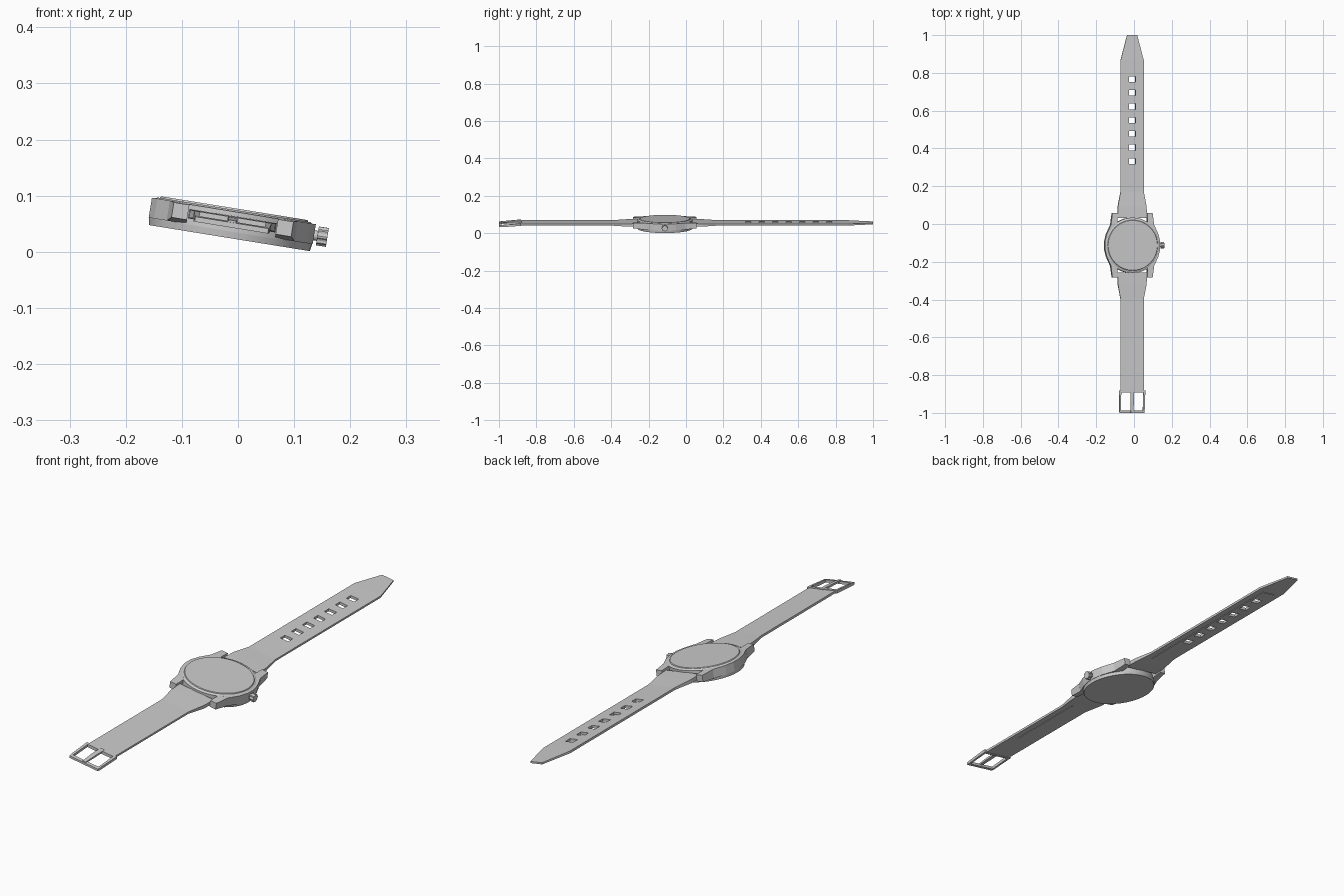
import bpy, bmesh, math
from mathutils import Matrix

if "Cube" in bpy.data.objects:
    bpy.data.objects.remove(bpy.data.objects["Cube"])

# The watch lies tilted about its strap axis; local origin is the case centre
PLACE = Matrix.Translation((-0.011, -0.113, 0.05)) @ Matrix.Rotation(math.radians(9.2), 4, 'Y')


def finish(name, bm, smooth=False):
    bmesh.ops.recalc_face_normals(bm, faces=bm.faces[:])
    bm.transform(PLACE)
    me = bpy.data.meshes.new(name)
    bm.to_mesh(me)
    bm.free()
    ob = bpy.data.objects.new(name, me)
    bpy.context.collection.objects.link(ob)
    if smooth:
        bpy.ops.object.select_all(action='DESELECT')
        ob.select_set(True)
        bpy.context.view_layer.objects.active = ob
        bpy.ops.object.shade_smooth_by_angle(angle=math.radians(30))
    return ob


def plate(name, stations, inner=(), holes=()):
    """Strip along y. Stations: (y, half width, top z, bottom z).
    inner: fixed column lines; holes: (row, column) cells left open."""
    bm = bmesh.new()
    bottoms = {}
    rows = []
    for y, hw, zt, zb in stations:
        row = [bm.verts.new((x, y, zt)) for x in (-hw, *inner, hw)]
        bottoms.update({v: zb for v in row})
        rows.append(row)
    faces, low = [], {}
    for v, zb in bottoms.items():
        low[v] = bm.verts.new((v.co.x, v.co.y, zb))
    for r in range(len(rows) - 1):
        for c in range(len(inner) + 1):
            if (r, c) not in holes:
                q = [rows[r][c], rows[r][c + 1], rows[r + 1][c + 1], rows[r + 1][c]]
                faces.append(bm.faces.new(q))
                bm.faces.new([low[v] for v in reversed(q)])
    # walls on every open edge
    rim = [e for f in faces for e in f.edges if len(e.link_faces) == 1]
    for e in rim:
        a, b = e.verts
        bm.faces.new((a, b, low[b], low[a]))
    return finish(name, bm)


def prism(name, points):
    """Outline points (x, y, top z, bottom z) made solid."""
    bm = bmesh.new()
    top = [bm.verts.new((x, y, t)) for x, y, t, b in points]
    bot = [bm.verts.new((x, y, b)) for x, y, t, b in points]
    bm.faces.new(top)
    bm.faces.new(bot[::-1])
    for i in range(len(points)):
        j = (i + 1) % len(points)
        bm.faces.new((top[i], bot[i], bot[j], top[j]))
    return finish(name, bm)


def disc(name, r_bottom, r_top, z0, z1, segs=48):
    bm = bmesh.new()
    bmesh.ops.create_cone(bm, cap_ends=True, segments=segs, radius1=r_bottom, radius2=r_top,
                          depth=z1 - z0, matrix=Matrix.Translation((0, 0, (z0 + z1) / 2)))
    return finish(name, bm, True)


# Case: round core, back, bezel and glass
disc("case_core", 0.147, 0.147, -0.014, 0.022)
disc("case_back", 0.145, 0.147, -0.026, -0.014)
disc("bezel", 0.143, 0.138, 0.022, 0.025)
disc("glass", 0.134, 0.132, 0.025, 0.028)

# Case flanks (faceted sides)
side = [(0.115, 0.11), (0.138, 0.06), (0.148, 0.02)]
quarter = side + [(x, -y) for x, y in side[::-1]]
outline = quarter + [(-x, -y) for x, y in quarter]
prism("case_body", [(x, y, 0.023, -0.013) for x, y in outline])

# Four lugs
for sx in (1, -1):
    for sy in (1, -1):
        pts = [(0.080, 0.105, 0.023, -0.013), (0.080, 0.17, 0.021, -0.006),
               (0.108, 0.17, 0.021, -0.006), (0.1155, 0.11, 0.023, -0.013)]
        prism("lug", [(x * sx, y * sy, t, b) for x, y, t, b in pts])

# Crown: stem and ridged knob along local x
for name, r, x0, x1, ridge in (("crown_stem", 0.009, 0.14, 0.156, 1.0),
                               ("crown", 0.017, 0.154, 0.172, 0.85)):
    bm = bmesh.new()
    bmesh.ops.create_cone(bm, cap_ends=True, segments=32, radius1=r, radius2=r, depth=x1 - x0)
    for v in bm.verts:
        step = round(math.atan2(v.co.y, v.co.x) / (2 * math.pi / 32))
        if (step // 2) % 2:
            v.co.x *= ridge
            v.co.y *= ridge
    bm.transform(Matrix.Translation(((x0 + x1) / 2, 0, 0.003)) @ Matrix.Rotation(math.pi / 2, 4, 'Y'))
    finish(name, bm)

# Long strap with seven adjustment holes, and its raised lining
HW, TOP, BOT = 0.062, 0.010, 0.001
hole_y = [0.446 + 0.0723 * i for i in range(7)]
edges = [y + d for y in hole_y for d in (-0.015, 0.015)]
root = [(0.145, 0.079, 0.014, -0.003), (0.205, 0.077, 0.013, -0.002), (0.285, HW, TOP, BOT)]
stations = root + [(y, HW, TOP, BOT) for y in edges]
stations += [(0.98, HW, TOP, BOT), (1.113, 0.027, 0.009, 0.002)]
slot = (-0.018, 0.018)
plate("long_strap", stations, slot, [(3 + 2 * i, 1) for i in range(7)])
lining = [(y, 0.032, 0.004, -0.001) for y in [0.25] + edges + [0.96]]
plate("long_strap_lining", lining, slot, [(1 + 2 * i, 1) for i in range(7)])

# Short strap
short = [(-y, w, t, b) for y, w, t, b in root] + [(-0.775, HW, TOP, BOT)]
plate("short_strap", short)
plate("short_strap_lining", [(-y, 0.032, 0.004, -0.001) for y in (0.22, 0.6)])

# Buckle frame sloping down to its outer bar, and the prong
frame = [(-0.768, 0.070, 0.012, 0.000), (-0.780, 0.070, 0.012, 0.000),
         (-0.874, 0.068, 0.004, -0.007), (-0.887, 0.066, 0.002, -0.007)]
plate("buckle_frame", frame, (-0.059, 0.059), [(1, 1)])
plate("buckle_prong", [(-0.765, 0.009, 0.013, 0.005), (-0.83, 0.009, 0.011, 0.003),
                       (-0.885, 0.007, 0.006, 0.000)])
